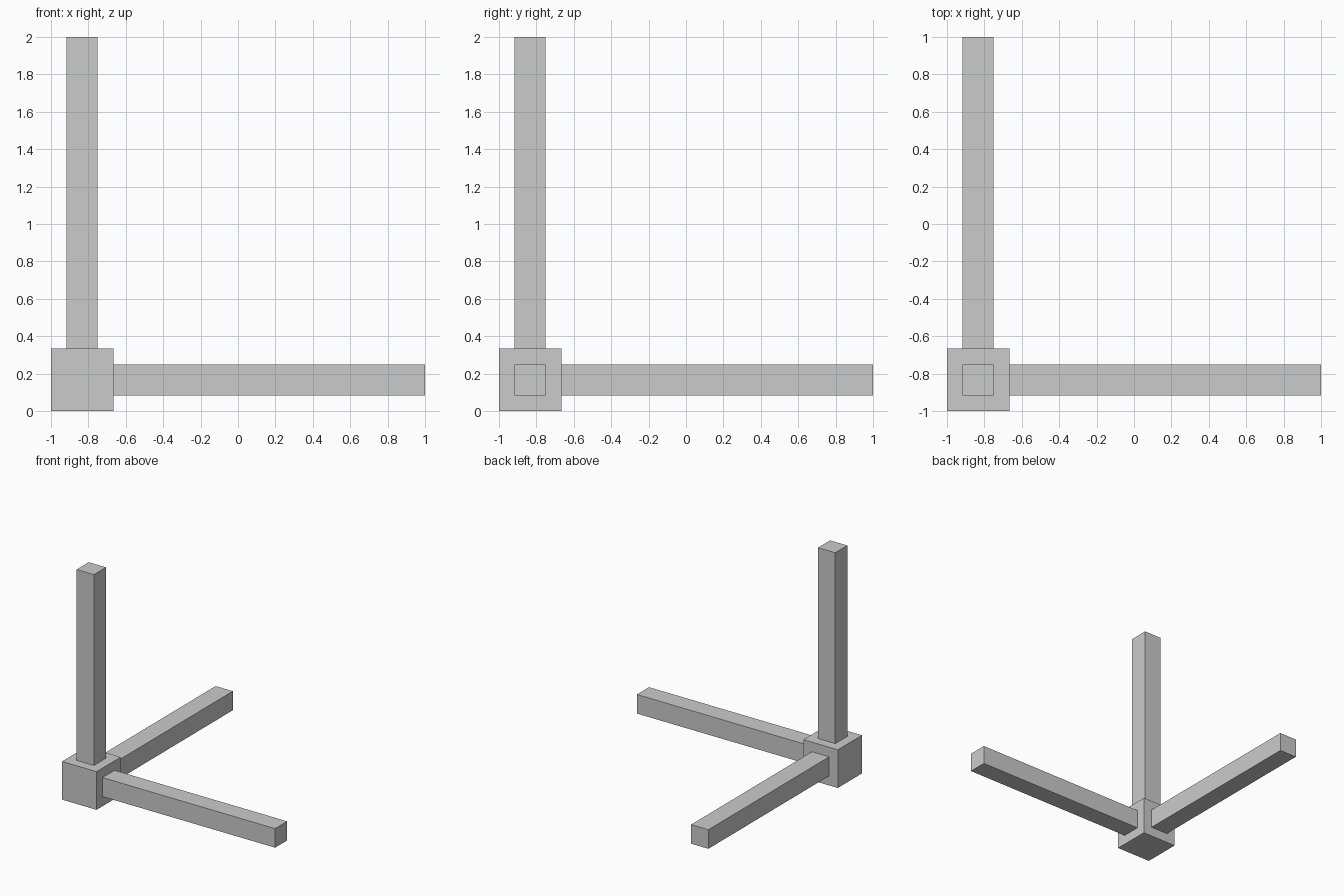
import bpy
import bmesh
from mathutils import Matrix, Vector

if "Cube" in bpy.data.objects:
    bpy.data.objects.remove(bpy.data.objects["Cube"])

HUB = 1 / 3            # hub cube edge
BAR = HUB / 2          # bar thickness
REACH = 2 - HUB        # bar length beyond the hub

# Corner hub: cube in the left, front, bottom corner
bm = bmesh.new()
centre = Vector((-1 + HUB / 2, -1 + HUB / 2, HUB / 2))
bmesh.ops.create_cube(bm, size=HUB, matrix=Matrix.Translation(centre))
bm.normal_update()

# Three square bars: inset and extrude the +x, +y and +z faces
for axis in (Vector((1, 0, 0)), Vector((0, 1, 0)), Vector((0, 0, 1))):
    face = max(bm.faces, key=lambda f: (f.calc_center_median() - centre).dot(axis)
               if f.normal.dot(axis) > 0.9 else -9)
    bmesh.ops.inset_region(bm, faces=[face], thickness=(HUB - BAR) / 2,
                           use_even_offset=True)
    ext = bmesh.ops.extrude_discrete_faces(bm, faces=[face])
    bmesh.ops.translate(bm, vec=axis * REACH, verts=ext["faces"][0].verts[:])
    bm.normal_update()

bmesh.ops.recalc_face_normals(bm, faces=bm.faces[:])
mesh = bpy.data.meshes.new("corner_hub_with_bars")
bm.to_mesh(mesh)
bm.free()
bpy.context.collection.objects.link(bpy.data.objects.new("corner_hub_with_bars", mesh))
